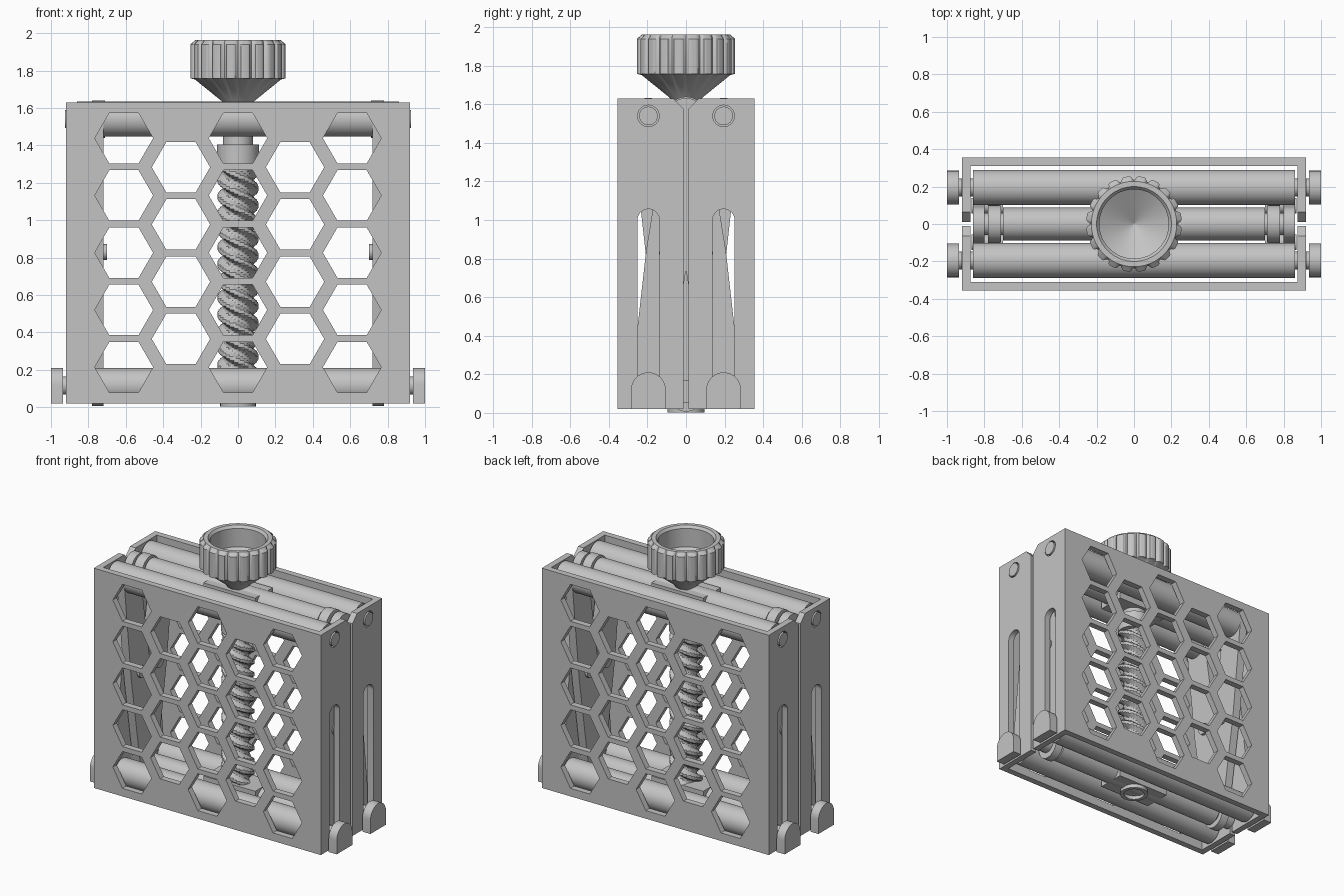
import bpy, bmesh, math
from mathutils import Matrix, Vector

if "Cube" in bpy.data.objects:
    bpy.data.objects.remove(bpy.data.objects["Cube"], do_unlink=True)

grey = bpy.data.materials.new("plain grey")
grey.use_nodes = True
COLOUR = (0.55, 0.55, 0.55, 1)
grey.diffuse_color = COLOUR
grey.node_tree.nodes["Principled BSDF"].inputs["Base Color"].default_value = COLOUR

TOP, BASE = 1.63, 0.02
PIN_Z, FOOT_Z, MID_Z = 1.54, 0.115, 0.83
TRACK = 0.195          # distance of the plate axles from the middle
parts = []


def finish(name, bm):
    bmesh.ops.recalc_face_normals(bm, faces=bm.faces)
    mesh = bpy.data.meshes.new(name)
    bm.to_mesh(mesh)
    bm.free()
    mesh.materials.append(grey)
    obj = bpy.data.objects.new(name, mesh)
    bpy.context.collection.objects.link(obj)
    parts.append(obj)


def plate(name, outlines, lo, hi, place):
    """Flat sheet from an outline with holes; place maps (u, v, depth) to x, y, z."""
    curve = bpy.data.curves.new(name, 'CURVE')
    curve.dimensions = '2D'
    curve.fill_mode = 'BOTH'
    curve.extrude = (hi - lo) / 2
    for pts in outlines:
        sp = curve.splines.new('POLY')
        sp.points.add(len(pts) - 1)
        for p, (u, v) in zip(sp.points, pts):
            p.co = (u, v, 0, 1)
        sp.use_cyclic_u = True
    temp = bpy.data.objects.new(name, curve)
    bpy.context.collection.objects.link(temp)
    deps = bpy.context.evaluated_depsgraph_get()
    mesh = bpy.data.meshes.new_from_object(temp.evaluated_get(deps))
    bpy.data.objects.remove(temp, do_unlink=True)
    bm = bmesh.new()
    bm.from_mesh(mesh)
    bpy.data.meshes.remove(mesh)
    bmesh.ops.remove_doubles(bm, verts=bm.verts, dist=1e-5)
    for v in bm.verts:
        v.co = place(v.co.x, v.co.y, v.co.z + (lo + hi) / 2)
    finish(name, bm)


def on_front(u, v, d):
    return Vector((u, d, v))


def on_side(u, v, d):
    return Vector((d, u, v))


def arc(cu, cv, r, start, end, n=16):
    return [(cu + r * math.cos(math.radians(start + (end - start) * i / n)),
             cv + r * math.sin(math.radians(start + (end - start) * i / n)))
            for i in range(n + 1)]


def rod(name, x0, x1, y, z, r):
    """Cylinder lying along x."""
    bm = bmesh.new()
    turn = Matrix.Translation(((x0 + x1) / 2, y, z)) @ Matrix.Rotation(math.pi / 2, 4, 'Y')
    bmesh.ops.create_cone(bm, cap_ends=True, segments=40, radius1=r, radius2=r,
                          depth=abs(x1 - x0), matrix=turn)
    finish(name, bm)


def box(name, x, y, z0, z1):
    bm = bmesh.new()
    bmesh.ops.create_cube(bm, size=1, matrix=Matrix.Translation((0, 0, (z0 + z1) / 2))
                          @ Matrix.Diagonal((2 * x, 2 * y, z1 - z0, 1)))
    finish(name, bm)


def stack(name, radii, n, loop=False):
    """Skin rings of n points; radii holds (radius function of angle, z)."""
    bm = bmesh.new()
    rings = []
    for radius, z in radii:
        ring = []
        for i in range(n):
            a = 2 * math.pi * i / n
            r = radius(a)
            ring.append(bm.verts.new((r * math.cos(a), r * math.sin(a), z)))
        rings.append(ring)
    pairs = list(zip(rings, rings[1:]))
    if loop:
        pairs.append((rings[-1], rings[0]))
    for low, high in pairs:
        for i in range(n):
            j = (i + 1) % n
            bm.faces.new((low[i], low[j], high[j], high[i]))
    if not loop:
        bm.faces.new(rings[0])
        bm.faces.new(rings[-1])
    finish(name, bm)


def even(r):
    return lambda a: r


# Honeycomb openings of the two jaw plates
hexes = []
for col in range(-2, 3):
    odd = col % 2
    for row in range(4 if odd else 5):
        z = (1.283 if odd else 1.438) - 0.306 * row
        hexes.append(arc(0.305 * col, z, 0.156, 0, 300, 5))
face = [(-0.92, BASE), (0.92, BASE), (0.92, TOP), (-0.92, TOP)]

for s, end in ((-1, "front"), (1, "back")):
    lo, hi = sorted((s * 0.31, s * 0.355))
    plate(end + "_jaw_plate", [face] + hexes, lo, hi, on_front)
    y = s * TRACK

    # Side cheeks with a pin hole and a sliding slot
    cheek = [(s * 0.31, BASE), (s * 0.31, TOP), (s * 0.065, TOP),
             (s * 0.012, 1.575), (s * 0.012, BASE)]
    hole = arc(y, PIN_Z, 0.056, 0, 345, 23)
    slot = arc(y, 1.0, 0.057, 0, 180) + arc(y, 0.115, 0.057, 180, 360)
    foot = [(y - 0.09, BASE), (y + 0.09, BASE)] + arc(y, 0.12, 0.09, 0, 180)
    for side, label in ((-1, "right"), (1, "left")):
        tag = end + "_" + label
        lo, hi = sorted((side * 0.875, side * 0.92))
        plate(tag + "_cheek", [cheek, hole, slot], lo, hi, on_side)
        rod(tag + "_hinge_pin", side * 0.84, side * 0.926, y, PIN_Z, 0.048)
        rod(tag + "_foot_axle", side * 0.84, side * 0.95, y, FOOT_Z, 0.048)
        lo, hi = sorted((side * 0.935, side * 1.0))
        plate(tag + "_slider_foot", [foot], lo, hi, on_side)

    # Long rollers top and bottom
    rod(end + "_upper_roller", -0.86, 0.86, y, PIN_Z, 0.094)
    rod(end + "_lower_roller", -0.86, 0.86, y, FOOT_Z, 0.094)


def arm_outline(a, b, r, mid):
    """Link with round ends, widened at its middle pivot."""
    a, b = Vector(a), Vector(b)
    heading = math.degrees(math.atan2(b.y - a.y, b.x - a.x))
    centre, along = (a + b) / 2, (b - a).normalized()
    out = Vector((-along.y, along.x)) * mid
    return (arc(b.x, b.y, r, heading - 90, heading + 90) + [tuple(centre + out)]
            + arc(a.x, a.y, r, heading + 90, heading + 270) + [tuple(centre - out)])


# Crossed scissor arms at both ends
for side, label in ((-1, "right"), (1, "left")):
    for s, end in ((-1, "front"), (1, "back")):
        tag = end + "_" + label
        y = s * TRACK
        layers = ((0.80, 0.86, (0, PIN_Z), (y, FOOT_Z), "outer"),
                  (0.72, 0.78, (0, 0.1), (y, PIN_Z), "inner"))
        for x0, x1, a, b, layer in layers:
            lo, hi = sorted((side * x0, side * x1))
            plate(tag + "_" + layer + "_arm", [arm_outline(a, b, 0.093, 0.11)],
                  lo, hi, on_side)
        rod(tag + "_arm_pivot", side * 0.70, side * 0.868, s * TRACK / 2, MID_Z, 0.042)
    rod(label + "_upper_hub", side * 0.71, side * 0.78, 0, PIN_Z, 0.1)

# Middle shafts and the two blocks on the screw
rod("upper_middle_shaft", -0.70, 0.70, 0, PIN_Z, 0.088)
rod("lower_middle_shaft", -0.70, 0.70, 0, 0.11, 0.085)
rod("upper_middle_axle", -0.86, 0.86, 0, PIN_Z, 0.06)
rod("lower_middle_axle", -0.86, 0.86, 0, 0.11, 0.06)
box("upper_block", 0.21, 0.1, 1.45, 1.615)
box("lower_block", 0.21, 0.1, 0.03, 0.2)
stack("lower_block_ring", [(even(r), z) for r, z in
      ((0.07, 0.035), (0.07, 0.003), (0.095, 0.003), (0.095, 0.035))], 40, loop=True)

# Three-start lead screw
LEAD, STARTS = 0.27, 3


def thread(z):
    def radius(a):
        wave = math.cos(STARTS * (a + 2 * math.pi * z / LEAD))
        return 0.092 + max(-0.018, min(0.018, 0.032 * wave))
    return radius


stack("lead_screw", [(thread(z), z) for z in (0.06 + 0.01 * i for i in range(124))], 60)
stack("screw_collar", [(even(r), z) for r, z in
      ((0.112, 1.285), (0.112, 1.405), (0.08, 1.405), (0.08, 1.46))], 40)


# Fluted thumb knob with a hollow top
def fluted(a):
    return 0.256 - 0.022 * max(0, math.cos(20 * a)) ** 1.5


stack("thumb_knob", [(even(0.05), 1.58), (even(0.085), 1.635), (even(0.23), 1.752),
                     (fluted, 1.758), (fluted, 1.94), (even(0.228), 1.963),
                     (even(0.2), 1.963), (even(0.185), 1.945), (even(0.185), 1.81),
                     (even(0.002), 1.70)], 200)

# Smooth the round parts, keeping hard edges
bpy.ops.object.select_all(action='DESELECT')
for obj in parts:
    obj.select_set(True)
bpy.context.view_layer.objects.active = parts[0]
bpy.ops.object.shade_smooth_by_angle(angle=math.radians(30))
